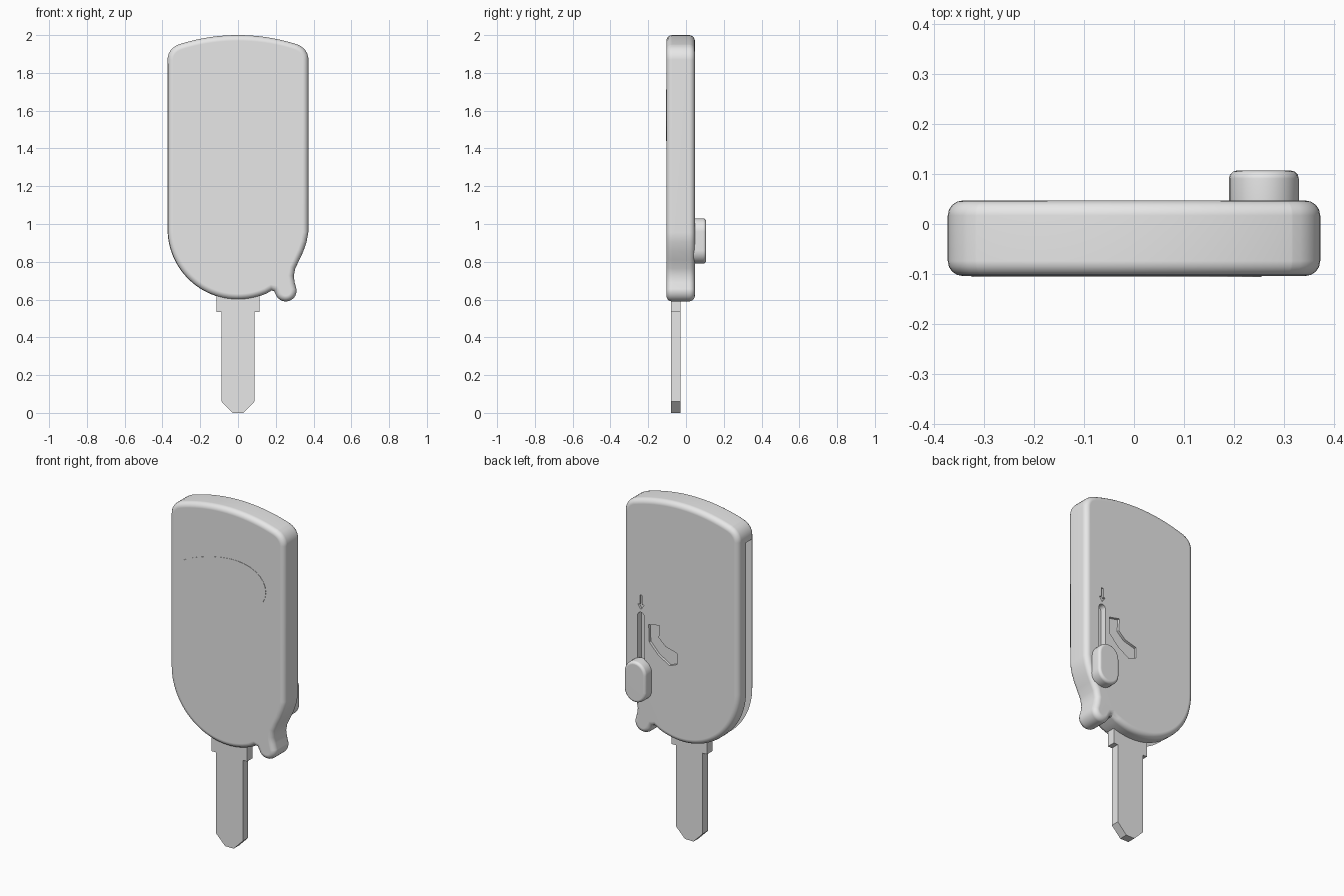
import bpy
import bmesh
from math import cos, sin, radians

cube = bpy.data.objects.get("Cube")
if cube:
    bpy.data.objects.remove(cube, do_unlink=True)

grey = bpy.data.materials.new("light grey")
grey.use_nodes = True
grey.diffuse_color = (0.8, 0.8, 0.8, 1)
grey.node_tree.nodes["Principled BSDF"].inputs["Base Color"].default_value = (0.8, 0.8, 0.8, 1)

FRONT, BACK = -0.104, 0.047


def arc(cx, cz, r, start, end, steps):
    """Points along a circular arc in the XZ plane, angles in degrees."""
    angles = [radians(start + (end - start) * i / steps) for i in range(steps + 1)]
    return [(cx + r * cos(a), cz + r * sin(a)) for a in angles]


def prism(name, outline, y0, y1):
    """Extrude an XZ outline along Y."""
    bm = bmesh.new()
    base = bm.faces.new([bm.verts.new((x, y0, z)) for x, z in outline])
    grown = bmesh.ops.extrude_face_region(bm, geom=[base])["geom"]
    verts = [v for v in grown if isinstance(v, bmesh.types.BMVert)]
    bmesh.ops.translate(bm, verts=verts, vec=(0, y1 - y0, 0))
    bmesh.ops.recalc_face_normals(bm, faces=bm.faces)
    mesh = bpy.data.meshes.new(name)
    bm.to_mesh(mesh)
    bm.free()
    mesh.materials.append(grey)
    obj = bpy.data.objects.new(name, mesh)
    bpy.context.collection.objects.link(obj)
    return obj


def activate(obj):
    bpy.ops.object.select_all(action='DESELECT')
    obj.select_set(True)
    bpy.context.view_layer.objects.active = obj


def round_rims(obj, width, segments):
    activate(obj)
    mod = obj.modifiers.new("rim", 'BEVEL')
    mod.width, mod.segments = width, segments
    mod.limit_method, mod.angle_limit = 'ANGLE', radians(60)
    mod.use_clamp_overlap = False
    bpy.ops.object.modifier_apply(modifier=mod.name)


def cut(obj, cutter):
    cutter.hide_render = True
    activate(obj)
    mod = obj.modifiers.new("cut", 'BOOLEAN')
    mod.operation, mod.solver, mod.object = 'DIFFERENCE', 'EXACT', cutter
    bpy.ops.object.modifier_apply(modifier=mod.name)
    bpy.data.objects.remove(cutter, do_unlink=True)


def smooth(obj):
    activate(obj)
    bpy.ops.object.shade_smooth_by_angle(angle=radians(35))
    mod = obj.modifiers.new("even shading", 'WEIGHTED_NORMAL')
    mod.keep_sharp = True


def stadium(cx, half_width, z0, z1, steps):
    return (arc(cx, z1 - half_width, half_width, 0, 180, steps)
            + arc(cx, z0 + half_width, half_width, 180, 360, steps))


# Handle: arched top, round bottom and a small lug on the lower left
outline = (
    arc(0.29, 1.87, 0.083, 0, 70, 6)
    + arc(0, 0.98, 1.02, 72, 108, 18)
    + arc(-0.29, 1.87, 0.083, 110, 180, 6)
    + arc(0, 0.973, 0.373, 180, 294, 32)
    + [(0.178, 0.648), (0.19, 0.645)]
    + arc(0.253, 0.647, 0.057, 200, 370, 14)
    + [(0.3, 0.69), (0.295, 0.725), (0.303, 0.765), (0.325, 0.81),
       (0.346, 0.855), (0.363, 0.905), (0.372, 0.955)]
)
handle = prism("handle", outline, FRONT, BACK)
round_rims(handle, 0.03, 4)

# Side pocket that the blade folds into
pocket = [(-0.6, 1.85), (-0.2, 1.85), (-0.2, 0.95), (0.12, 0.85),
          (0.12, 0.4), (-0.6, 0.4)]
cut(handle, prism("pocket_cutter", pocket, -0.085, -0.025))

# Back recesses: slider slot, down arrow and curved band
cut(handle, prism("slot_cutter", stadium(0.26, 0.022, 0.88, 1.3, 8), 0.01, 0.1))
arrow = [(0.253, 1.4), (0.267, 1.4), (0.267, 1.345), (0.28, 1.345),
         (0.26, 1.315), (0.24, 1.345), (0.253, 1.345)]
cut(handle, prism("arrow_cutter", arrow, 0.035, 0.1))
band = [(0.21, 1.24), (0.14, 1.254), (0.145, 1.18), (0.1, 1.14), (0.025, 1.12),
        (0.025, 1.055), (0.075, 1.035), (0.15, 1.08), (0.206, 1.14)]
cut(handle, prism("band_cutter", band, 0.032, 0.1))
smooth(handle)

# Plain egg-shaped inlay on the front
inlay = [(-0.035 + 0.29 * x, 1.575 + (0.13 + 0.045 * x) * z)
         for x, z in arc(0, 0, 1, 0, 350, 35)]
prism("front_inlay", inlay, FRONT - 0.002, FRONT + 0.002)

# Blade with shoulders and a pointed tip
half = [(0.028, 0), (0.087, 0.06), (0.087, 0.535), (0.115, 0.535), (0.115, 0.8)]
blade = half + [(-x, z) for x, z in reversed(half)]
prism("blade", blade, -0.08, -0.03)

# Slider button
slider = prism("slider_button", stadium(0.26, 0.07, 0.79, 1.03, 12), 0.044, 0.107)
round_rims(slider, 0.016, 3)
# Keep the foot of the button straight against the handle
for v in slider.data.vertices:
    if v.co.y < 0.07:
        v.co.y -= 0.018
smooth(slider)
